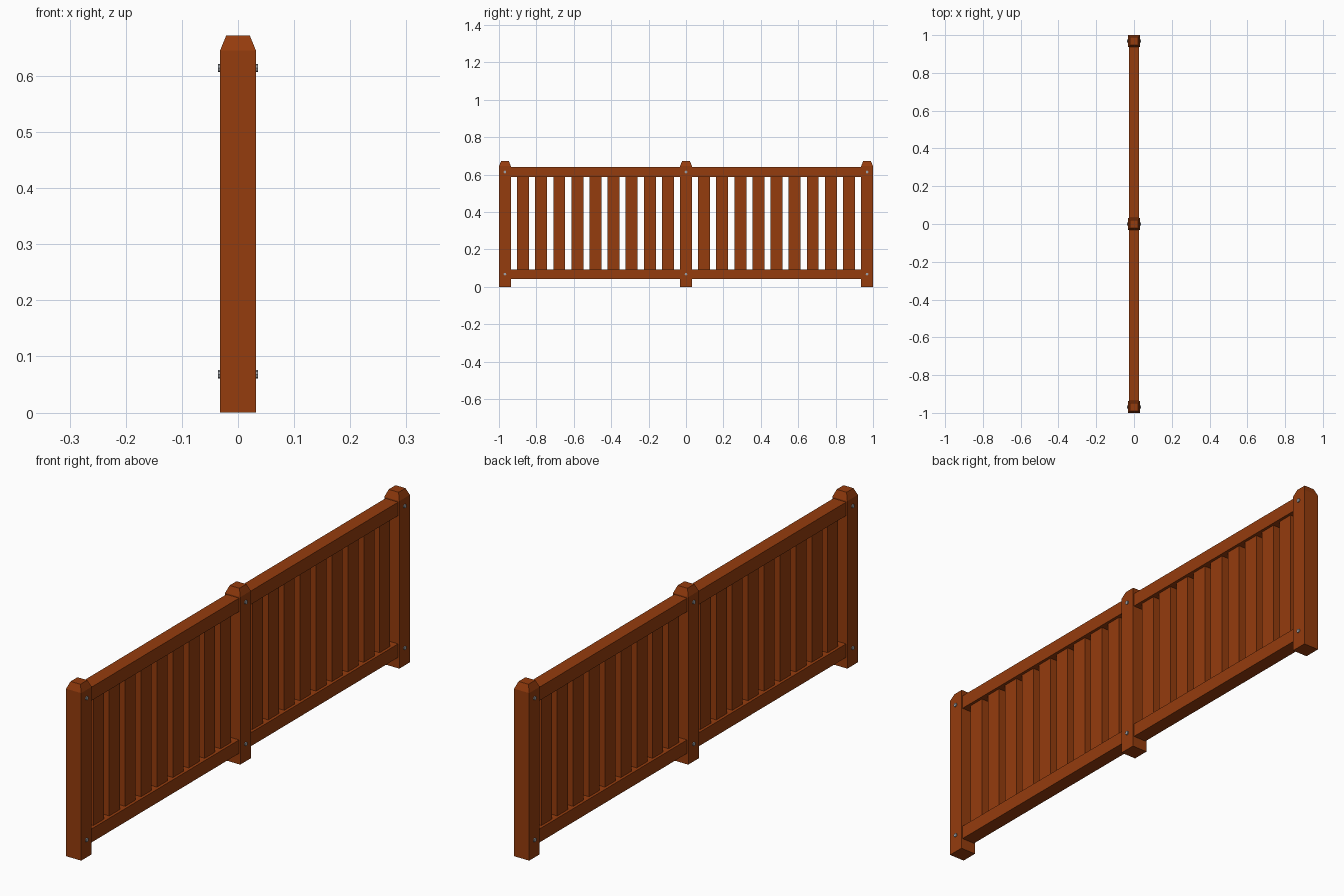
import bpy, bmesh, math
from mathutils import Matrix

if "Cube" in bpy.data.objects:
    bpy.data.objects.remove(bpy.data.objects["Cube"])


def material(name, color):
    m = bpy.data.materials.new(name)
    m.diffuse_color = color
    m.use_nodes = True
    m.node_tree.nodes["Principled BSDF"].inputs["Base Color"].default_value = m.diffuse_color
    return m


WOOD = material("stained_wood", (0.30, 0.045, 0.004, 1))
STEEL = material("bolt_steel", (0.35, 0.37, 0.40, 1))


def finish(bm, name, mat):
    bmesh.ops.recalc_face_normals(bm, faces=bm.faces)
    me = bpy.data.meshes.new(name)
    bm.to_mesh(me)
    bm.free()
    me.materials.append(mat)
    ob = bpy.data.objects.new(name, me)
    bpy.context.collection.objects.link(ob)
    return ob


def box(name, hx, y0, y1, z0, z1):
    bm = bmesh.new()
    bmesh.ops.create_cube(bm, size=1, matrix=Matrix.Translation((0, (y0 + y1) / 2, (z0 + z1) / 2))
                          @ Matrix.Diagonal((2 * hx, y1 - y0, z1 - z0, 1)))
    return finish(bm, name, WOOD)


HALF = 0.032             # half width of a post
END = 1 - HALF           # y of the end posts
RAILS = {"bottom": 0.068, "top": 0.614}
RAIL_H = 0.026


def post(name, y):
    # square stack of rings: foot, shoulder, tapered top
    bm = bmesh.new()
    rings = []
    for h, z in ((HALF, 0), (HALF, 0.645), (0.021, 0.672)):
        rings.append([bm.verts.new((sx * h, y + sy * h, z))
                      for sx, sy in ((-1, -1), (1, -1), (1, 1), (-1, 1))])
    bm.faces.new(rings[0])
    bm.faces.new(rings[-1])
    for a, b in zip(rings, rings[1:]):
        for i in range(4):
            j = (i + 1) % 4
            bm.faces.new((a[i], a[j], b[j], b[i]))
    finish(bm, name, WOOD)


# posts with a bolt through each rail joint
for label, y in (("front", -END), ("middle", 0), ("back", END)):
    post(label + "_post", y)
    for rail, z in RAILS.items():
        for side, s in (("right", 1), ("left", -1)):
            bm = bmesh.new()
            bmesh.ops.create_cone(bm, cap_ends=True, segments=8, radius1=0.0075, radius2=0.0075,
                                  depth=0.008,
                                  matrix=Matrix.Translation((s * 0.032, y, z))
                                  @ Matrix.Rotation(math.pi / 2, 4, 'Y'))
            finish(bm, f"{label}_{rail}_{side}_bolt", STEEL)

# rails and slats of the two panels
PITCH = END / 10
for label, s in (("front", -1), ("back", 1)):
    y0, y1 = sorted((s * HALF, s * (END - HALF)))
    for rail, z in RAILS.items():
        box(f"{label}_{rail}_rail", 0.027, y0, y1, z - RAIL_H, z + RAIL_H)
    for k in range(1, 10):
        y = s * k * PITCH
        box(f"{label}_slat_{k}", 0.016, y - HALF, y + HALF,
            RAILS["bottom"] + RAIL_H, RAILS["top"] - RAIL_H)
